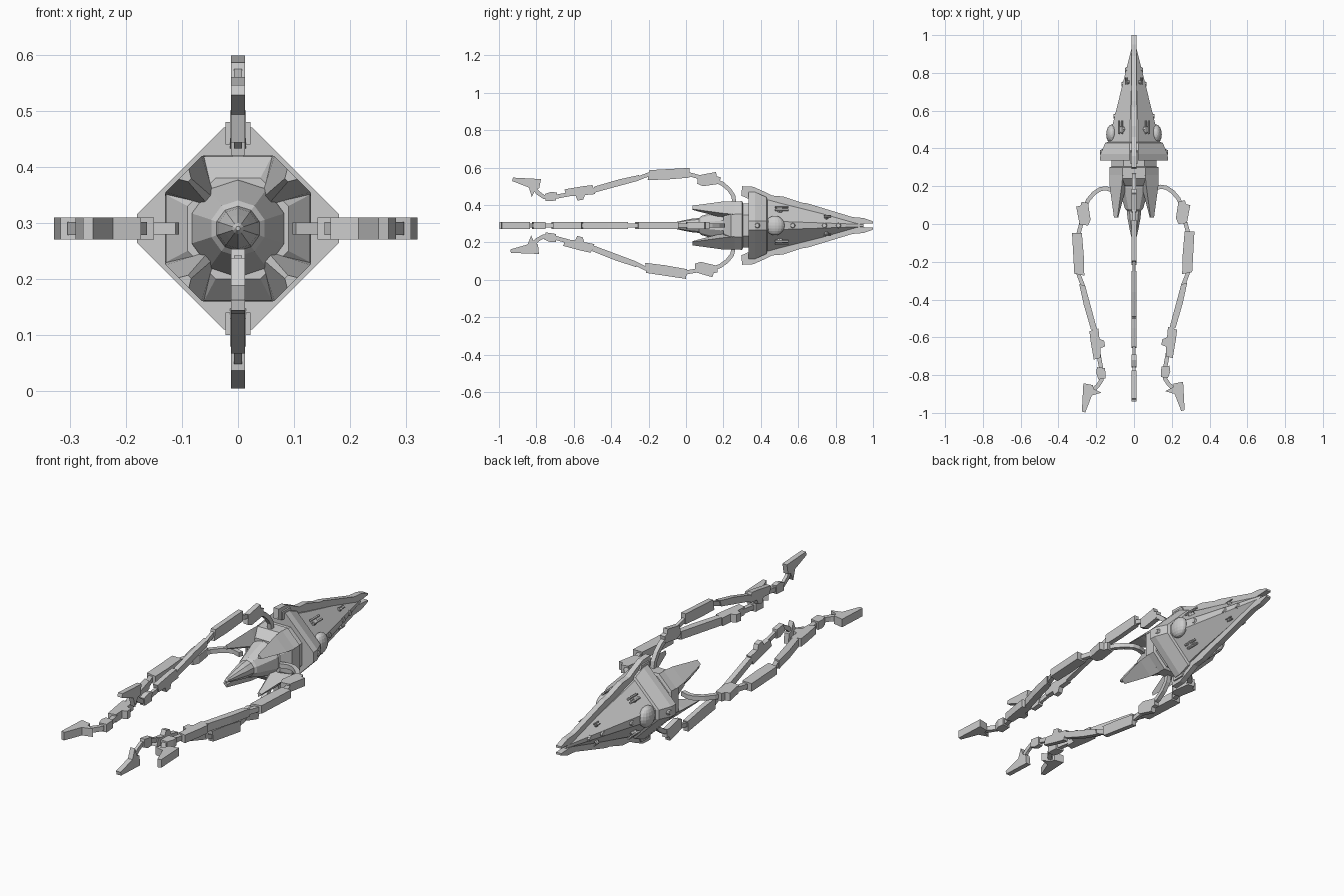
import bpy, bmesh, math
from mathutils import Vector, Matrix

if "Cube" in bpy.data.objects:
    bpy.data.objects.remove(bpy.data.objects["Cube"])

CZ = 0.29  # height of the long axis


def finish(name, bm):
    bmesh.ops.recalc_face_normals(bm, faces=bm.faces)
    me = bpy.data.meshes.new(name)
    bm.to_mesh(me)
    bm.free()
    ob = bpy.data.objects.new(name, me)
    bpy.context.collection.objects.link(ob)
    return ob


def prism(bm, pts, rad, half):
    """Extrude a (radius, y) outline sideways; rad is the radial direction."""
    side = rad.cross(Vector((0, 1, 0)))
    rings = []
    for s in (-half, half):
        rings.append([bm.verts.new(rad * r + Vector((0, y, CZ)) + side * s) for r, y in pts])
    a, b = rings
    bm.faces.new(a)
    bm.faces.new(b[::-1])
    for i in range(len(pts)):
        j = (i + 1) % len(pts)
        bm.faces.new((a[i], a[j], b[j], b[i]))


def loft(bm, sections):
    """Skin a list of equally long closed rings and cap both ends."""
    rings = [[bm.verts.new(p) for p in s] for s in sections]
    n = len(rings[0])
    for a, b in zip(rings, rings[1:]):
        for i in range(n):
            j = (i + 1) % n
            bm.faces.new((a[i], a[j], b[j], b[i]))
    bm.faces.new(rings[0][::-1])
    bm.faces.new(rings[-1])


def ring8(y, a, b):
    """Eight-sided section with corners (a, b) and (b, a)."""
    pts = [(a, -b), (a, b), (b, a), (-b, a), (-a, b), (-a, -b), (-b, -a), (b, -a)]
    return [Vector((x, y, CZ + z)) for x, z in pts]


def stripe(path, w):
    """Outline of a bar of width w following a (radius, y) path."""
    l, r = [], []
    for i, p in enumerate(path):
        d = Vector(path[min(i + 1, len(path) - 1)]) - Vector(path[max(i - 1, 0)])
        n = Vector((-d.y, d.x)).normalized() * w / 2
        l.append(tuple(Vector(p) + n))
        r.append(tuple(Vector(p) - n))
    return l + r[::-1]


# Arrow-shaped head with truncated corners and a flared rear skirt
bm = bmesh.new()
loft(bm, [ring8(y, a, b) for y, a, b in [
    (0.335, 0.15, 0.025), (0.335, 0.18, 0.025), (0.37, 0.178, 0.025), (0.43, 0.152, 0.023),
    (0.435, 0.138, 0.022), (0.52, 0.115, 0.021), (0.95, 0.008, 0.006)]])
finish("head", bm)

# Keel fins above and below, ending in two prongs
FIN = [(0.16, 0.295), (0.21, 0.30), (0.207, 0.36), (0.18, 0.42), (0.16, 0.46), (0.155, 0.52),
       (0.122, 0.62), (0.118, 0.65), (0.045, 0.89), (0.04, 0.95), (0.022, 1.0), (0.012, 1.0),
       (0.008, 0.93), (0.08, 0.36), (0.14, 0.34)]
for name, s in (("upper_keel", 1), ("lower_keel", -1)):
    bm = bmesh.new()
    prism(bm, FIN, Vector((0, 0, s)), 0.014)
    prism(bm, [(0.15, 0.32), (0.19, 0.32), (0.19, 0.38), (0.15, 0.40)], Vector((0, 0, s)), 0.022)
    finish(name, bm)

# Eyes and rivets along the side edges
for s, tag in ((1, "right"), (-1, "left")):
    bm = bmesh.new()
    bmesh.ops.create_uvsphere(bm, u_segments=16, v_segments=10, radius=1,
                              matrix=Matrix.Translation((s * 0.117, 0.475, CZ))
                              @ Matrix.Diagonal((0.03, 0.052, 0.052, 1)))
    finish(tag + "_eye", bm)
    bm = bmesh.new()
    for y, x in ((0.38, 0.174), (0.57, 0.102), (0.74, 0.06), (0.815, 0.042)):
        bmesh.ops.create_cone(bm, cap_ends=True, segments=8, radius1=0.016, radius2=0.011, depth=0.012,
                              matrix=Matrix.Translation((s * x, y, CZ))
                              @ Matrix.Rotation(s * math.pi / 2, 4, 'Y'))
    finish(tag + "_rivets", bm)

# Twin-barrel turrets on the four sloping faces
bm = bmesh.new()
for sx in (1, -1):
    for sz in (1, -1):
        n = Vector((sx, 0, sz)).normalized()
        t = Vector((sx, 0, -sz)).normalized()
        for y, px, pz, k in ((0.5, 0.062, 0.082, 1), (0.75, 0.035, 0.045, 0.55)):
            base = Vector((sx * px, y, CZ + sz * pz))
            rot = n.to_track_quat('Z', 'Y').to_matrix().to_4x4()
            bmesh.ops.create_cone(bm, cap_ends=True, segments=8, radius1=0.02 * k, radius2=0.015 * k,
                                  depth=0.03 * k, matrix=Matrix.Translation(base) @ rot)
            for o in (-0.01, 0.01):
                c = base + n * 0.013 * k + t * o * k + Vector((0, 0.012 * k, 0))
                bmesh.ops.create_cone(bm, cap_ends=True, segments=6, radius1=0.006 * k, radius2=0.006 * k,
                                      depth=0.07 * k, matrix=Matrix.Translation(c)
                                      @ Matrix.Rotation(math.pi / 2, 4, 'X'))
finish("turrets", bm)

# Eight-sided body collar behind the head
bm = bmesh.new()
loft(bm, [ring8(y, a, b) for y, a, b in [
    (0.20, 0.09, 0.04), (0.24, 0.128, 0.06), (0.30, 0.13, 0.062), (0.305, 0.118, 0.055), (0.34, 0.118, 0.055)]])
finish("collar", bm)

# Beak cone pointing back between the arms
bm = bmesh.new()
loft(bm, [[Vector((r * math.cos(a), y, CZ + r * math.sin(a))) for a in
           [2 * math.pi * (i + 0.5) / 10 for i in range(10)]]
          for y, r in ((0.22, 0.09), (0.19, 0.085), (0.08, 0.05), (0.07, 0.04), (0.03, 0.036), (-0.03, 0.024),
                       (-0.09, 0.01), (-0.1, 0.004))])
finish("beak", bm)

# Four diagonal wedge spikes
bm = bmesh.new()
for k in range(4):
    ang = math.pi / 4 + k * math.pi / 2
    d = Vector((math.cos(ang), 0, math.sin(ang)))
    t = Vector((-math.sin(ang), 0, math.cos(ang)))

    def section(y, r_out, r_in, w_out, w_in):
        c = Vector((0, y, CZ))
        return [c + d * r_out - t * w_out, c + d * r_out + t * w_out,
                c + d * r_in + t * w_in, c + d * r_in - t * w_in]
    loft(bm, [section(0.26, 0.134, 0.06, 0.05, 0.012), section(0.20, 0.137, 0.065, 0.045, 0.008),
              section(0.035, 0.137, 0.122, 0.013, 0.004)])
finish("spikes", bm)

# Jointed tentacle: outlines in (radius, y)
ARC = stripe([(0.10, 0.185), (0.14, 0.197), (0.17, 0.193), (0.205, 0.17), (0.235, 0.135), (0.25, 0.10)], 0.022)
CORD = stripe([(0.26, 0.05), (0.285, -0.04), (0.285, -0.26), (0.262, -0.32), (0.20, -0.56), (0.18, -0.68),
               (0.165, -0.76), (0.165, -0.82), (0.185, -0.85), (0.215, -0.875)], 0.022)
SEGMENTS = [
    [(0.235, 0.12), (0.27, 0.125), (0.275, 0.105), (0.298, 0.10), (0.28, 0.005), (0.235, 0.0), (0.222, 0.03)],
    [(0.268, -0.04), (0.32, -0.04), (0.308, -0.255), (0.255, -0.265), (0.258, -0.16)],
    [(0.25, -0.32), (0.282, -0.31), (0.258, -0.42), (0.22, -0.55), (0.185, -0.56)],
    [(0.18, -0.545), (0.228, -0.56), (0.222, -0.61), (0.205, -0.71), (0.168, -0.70), (0.17, -0.65),
     (0.145, -0.64), (0.15, -0.61), (0.175, -0.60)],
    [(0.145, -0.755), (0.188, -0.75), (0.192, -0.78), (0.18, -0.815), (0.142, -0.81)],
    [(0.165, -0.885), (0.205, -0.865), (0.21, -0.845), (0.26, -0.835), (0.268, -0.985), (0.25, -0.99), (0.215, -0.90)],
]
ARMS = [("right", Vector((1, 0, 0)), 0.02, 0, 0, 0), ("left", Vector((-1, 0, 0)), 0.02, 0, 0.008, -0.008),
        ("upper", Vector((0, 0, 1)), 0.0125, 0, -0.012, 0.06), ("lower", Vector((0, 0, -1)), 0.0125, 5.3, -0.012, 0.05)]
for tag, rad, half, bend, dr, dy in ARMS:
    a = math.radians(bend)

    def place(pts):
        out = []
        for r, y in pts:
            u, v = r - 0.2, y - 0.2   # swing the arm inward about its root
            out.append((0.2 + u * math.cos(a) + v * math.sin(a) + dr,
                        0.2 - u * math.sin(a) + v * math.cos(a) + dy))
        return out
    bm = bmesh.new()
    prism(bm, place(ARC), rad, 0.011)
    prism(bm, place(CORD), rad, half * 0.6)
    for seg in SEGMENTS:
        prism(bm, place(seg), rad, half)
    finish(tag + "_tentacle", bm)
